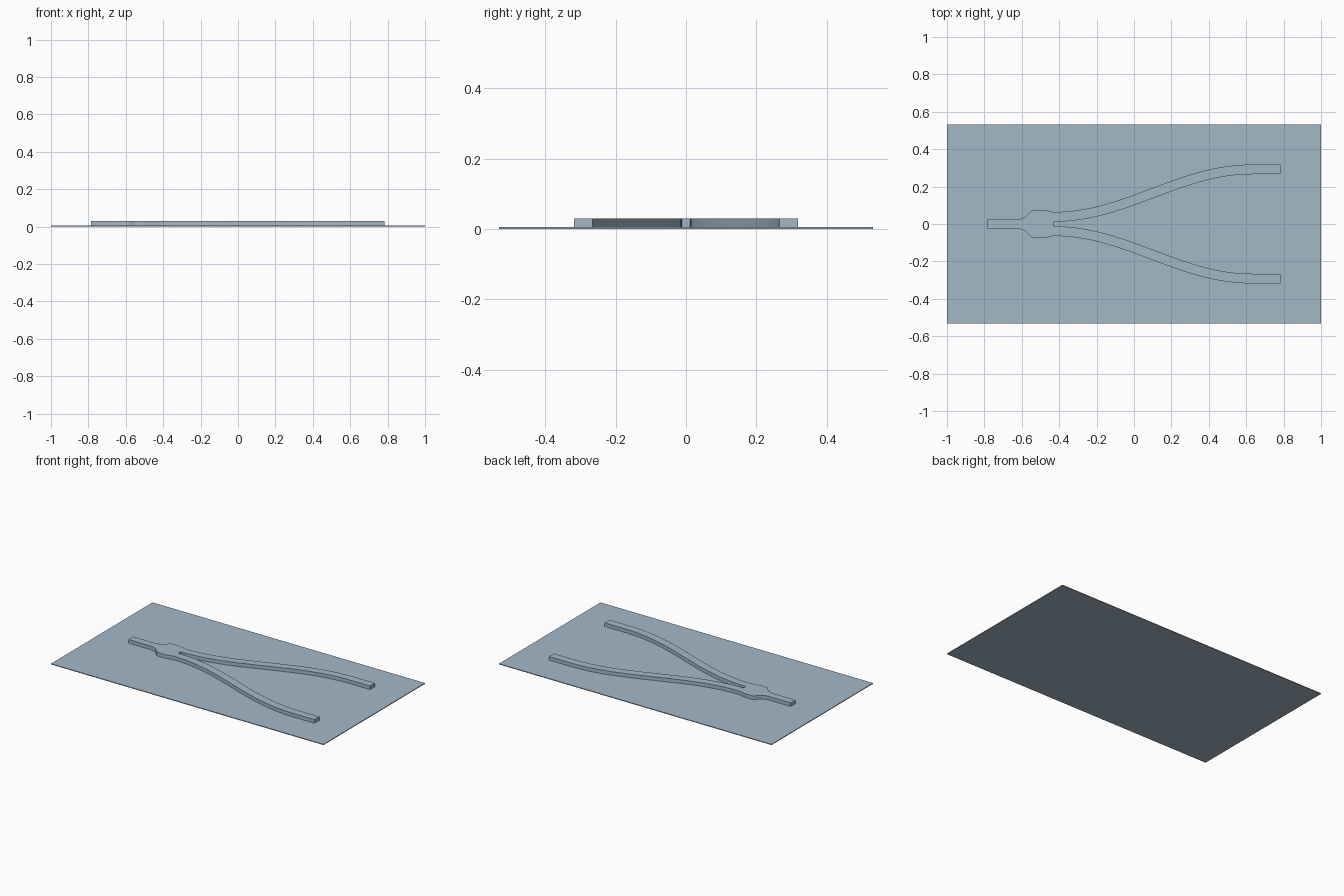
import bpy, bmesh, math

cube = bpy.data.objects.get("Cube")
if cube:
    bpy.data.objects.remove(cube, do_unlink=True)

BASE_TOP, TOP = 0.005, 0.029
HALF_WIDTH = 0.026
BEND_START, BEND_END, TIP = -0.43, 0.63, 0.783
ARM_START, ARM_END = 0.038, 0.292
STEPS = 32

mat = bpy.data.materials.new("blue_grey")
mat.use_nodes = True
colour = (0.37, 0.48, 0.58, 1.0)
mat.diffuse_color = colour
mat.node_tree.nodes["Principled BSDF"].inputs["Base Color"].default_value = colour


def extrude_outline(name, outline, z0, z1):
    """Raise a closed counter-clockwise outline into a solid."""
    bm = bmesh.new()
    face = bm.faces.new([bm.verts.new((x, y, z0)) for x, y in outline])
    raised = bmesh.ops.extrude_face_region(bm, geom=[face], use_keep_orig=True)
    for v in raised["geom"]:
        if isinstance(v, bmesh.types.BMVert):
            v.co.z = z1
    bmesh.ops.recalc_face_normals(bm, faces=bm.faces)
    mesh = bpy.data.meshes.new(name)
    bm.to_mesh(mesh)
    bm.free()
    mesh.materials.append(mat)
    obj = bpy.data.objects.new(name, mesh)
    bpy.context.collection.objects.link(obj)
    bpy.ops.object.select_all(action="DESELECT")
    obj.select_set(True)
    bpy.context.view_layer.objects.active = obj
    bpy.ops.object.shade_smooth_by_angle(angle=math.radians(20))
    return obj


def arm_edge(side):
    """One edge of the S-shaped arm, offset sideways from its centre line."""
    points = []
    length, rise = BEND_END - BEND_START, ARM_END - ARM_START
    for i in range(STEPS + 1):
        t = i / STEPS
        slope = rise / length * math.pi / 2 * math.sin(math.pi * t)
        angle = math.atan(slope)
        x = BEND_START + length * t - side * HALF_WIDTH * math.sin(angle)
        y = ARM_START + rise * (1 - math.cos(math.pi * t)) / 2
        points.append((x, y + side * HALF_WIDTH * math.cos(angle)))
    return points + [(TIP, ARM_END + side * HALF_WIDTH)]


def mirrored(points):
    return [(x, -y) for x, y in reversed(points)]


# Thin base sheet
extrude_outline("base_sheet", [(-1, -0.532), (1, -0.532), (1, 0.532), (-1, 0.532)],
                0, BASE_TOP)

# Forked channel: inlet, widened junction and two curved arms in one outline
inlet = [(-0.786, 0.025), (-0.62, 0.025), (-0.605, 0.028), (-0.58, 0.038),
         (-0.548, 0.071), (-0.535, 0.075), (-0.48, 0.075), (-0.455, 0.069)]
outer, inner = arm_edge(1), arm_edge(-1)
upper = inlet + outer + inner[::-1]
extrude_outline("forked_channel", mirrored(upper) + upper, BASE_TOP, TOP)
